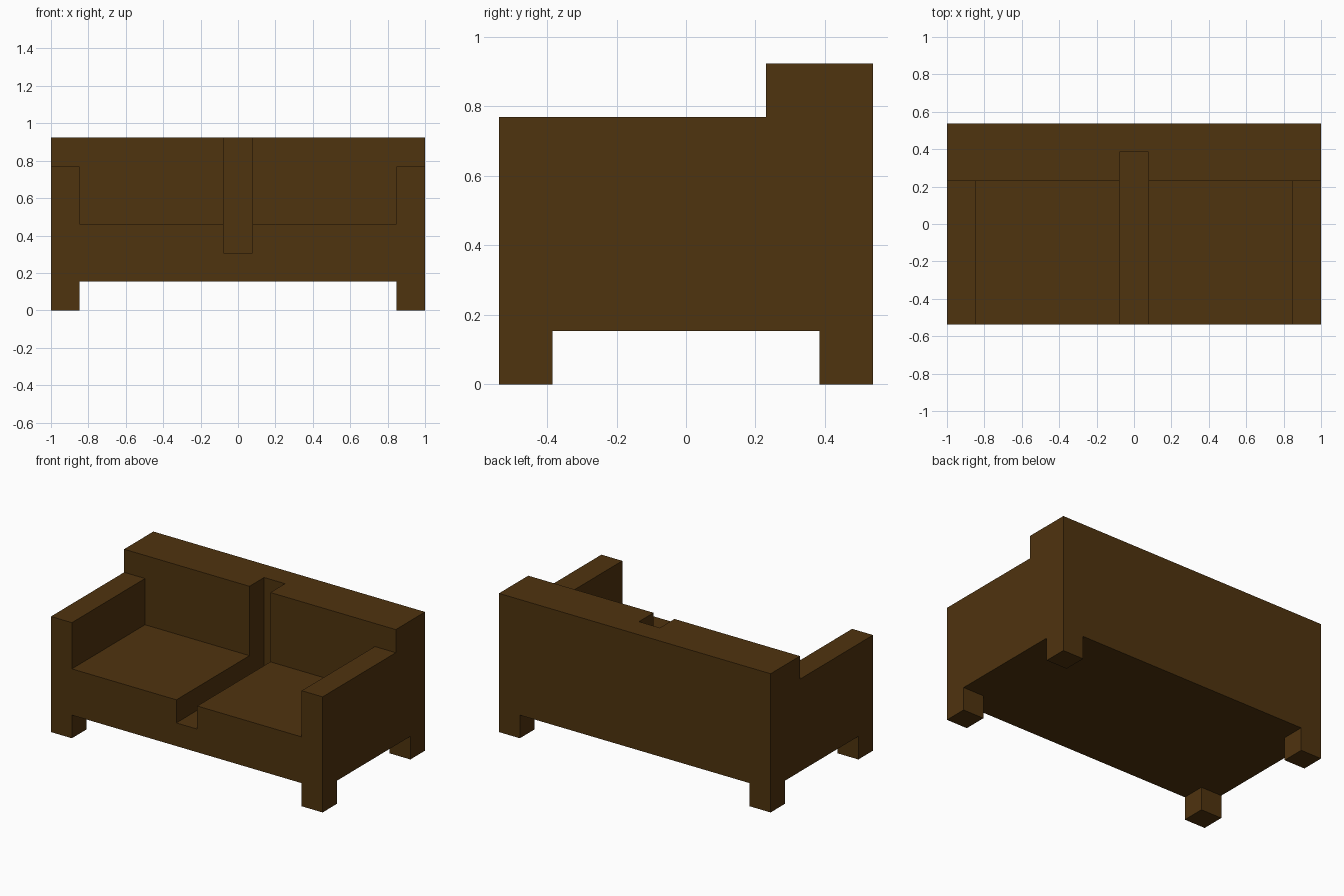
import bpy
import bmesh
from mathutils import Vector

old = bpy.data.objects.get("Cube")
if old:
    bpy.data.objects.remove(old, do_unlink=True)

U = 2 / 26  # one block unit; the sofa is 26 x 14 x 12 units

brown = bpy.data.materials.new("dark_brown")
brown.use_nodes = True
colour = (0.078, 0.033, 0.0045, 1)
brown.diffuse_color = colour
bsdf = brown.node_tree.nodes["Principled BSDF"]
bsdf.inputs["Base Color"].default_value = colour
bsdf.inputs["Roughness"].default_value = 0.9


def extrude(name, points, sweep):
    """Extrude a flat outline (in block units) along the sweep vector."""
    bm = bmesh.new()
    face = bm.faces.new([bm.verts.new(Vector(p) * U) for p in points])
    ext = bmesh.ops.extrude_face_region(bm, geom=[face], use_keep_orig=True)
    moved = [v for v in ext["geom"] if isinstance(v, bmesh.types.BMVert)]
    bmesh.ops.translate(bm, vec=Vector(sweep) * U, verts=moved)
    bmesh.ops.recalc_face_normals(bm, faces=bm.faces)
    mesh = bpy.data.meshes.new(name)
    bm.to_mesh(mesh)
    bm.free()
    mesh.materials.append(brown)
    obj = bpy.data.objects.new(name, mesh)
    bpy.context.collection.objects.link(obj)
    return obj


def box(name, x0, x1, y0, y1, z0, z1):
    outline = [(x0, y0, z0), (x1, y0, z0), (x1, y1, z0), (x0, y1, z0)]
    return extrude(name, outline, (0, 0, z1 - z0))


def mirrored(half):
    """Complete a right-hand outline with its reflection across x = 0."""
    return half + [(-x, y, z) for x, y, z in reversed(half)]


# Seat with two cushions, the gap between them and both arms: front outline
seat_half = [(13, -7, 2), (13, -7, 10), (11, -7, 10), (11, -7, 6), (1, -7, 6), (1, -7, 4)]
extrude("seat_and_arms", mirrored(seat_half), (0, 10, 0))

# Backrest with the central slot: top outline
back_half = [(13, 7, 2), (13, 3, 2), (1, 3, 2), (1, 5, 2)]
extrude("backrest", mirrored(back_half), (0, 0, 10))

# Floor of the slot in the backrest
box("slot_floor", -1, 1, 3, 5, 2, 4)

# Four square legs
for side, x in (("left", 11), ("right", -13)):
    for end, y in (("front", -7), ("back", 5)):
        box(f"{end}_{side}_leg", x, x + 2, y, y + 2, 0, 2)
